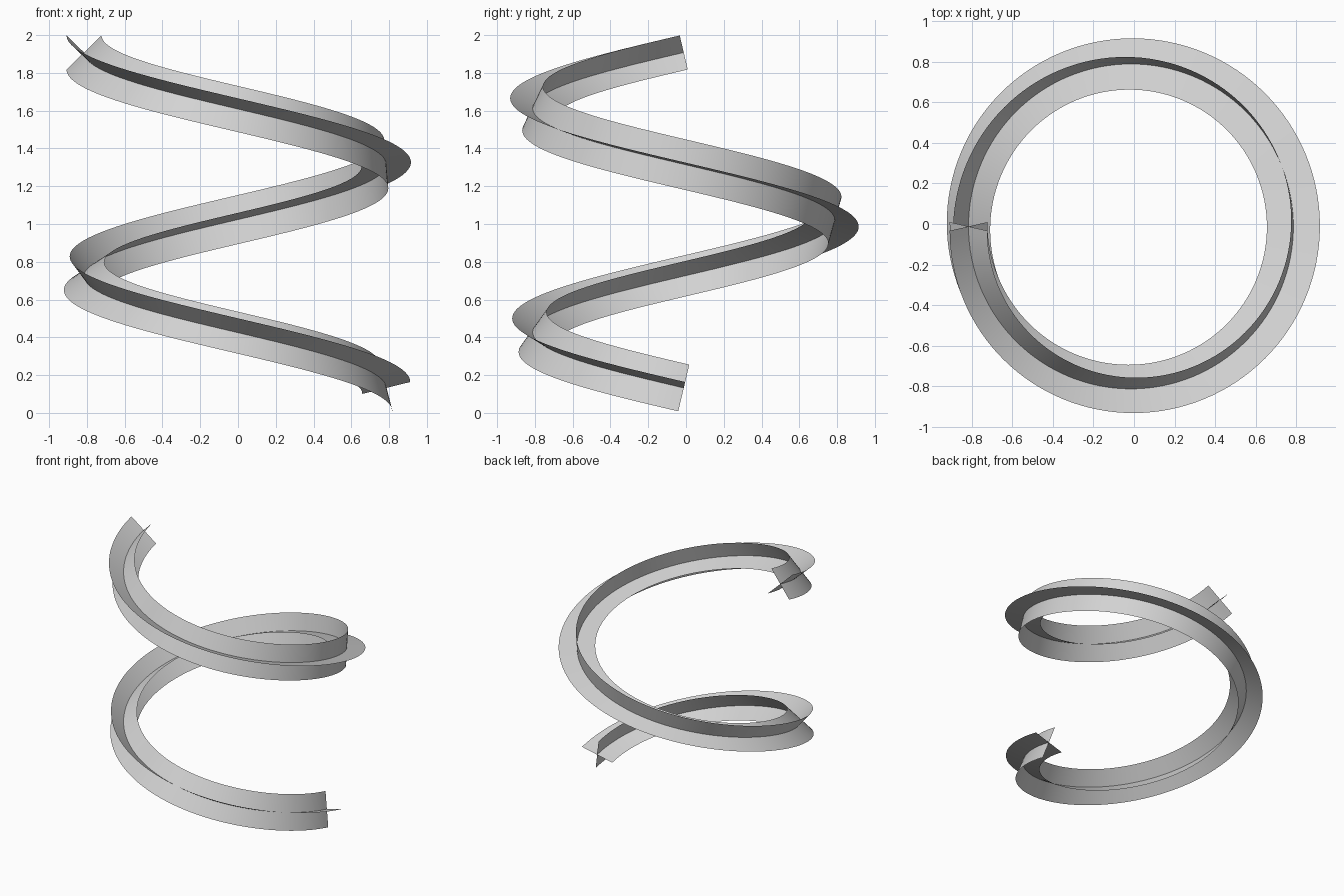
import bpy
import bmesh
from math import atan, cos, sin, pi, radians
from mathutils import Vector

cube = bpy.data.objects.get("Cube")
if cube:
    bpy.data.objects.remove(cube, do_unlink=True)

# Helix dimensions
CENTRE = Vector((-0.015, -0.012, 0.132))
RADIUS = 0.80
RISE = 1.776
TURNS = 1.5
HALF_WIDTH = 0.131
START_ROLL = radians(14.3)
ROLL = radians(120.7)
STEPS = 192
ACROSS = 4

grey = bpy.data.materials.new("light_grey")
grey.use_nodes = True
colour = (0.65, 0.65, 0.65, 1)
grey.diffuse_color = colour
grey.node_tree.nodes["Principled BSDF"].inputs["Base Color"].default_value = colour

slope = atan(RISE / (TURNS * 2 * pi * RADIUS))


def helix_frame(t):
    """Centre point, outward direction and upward normal of the path at t."""
    a = -TURNS * 2 * pi * t
    out = Vector((cos(a), sin(a), 0))
    along = Vector((sin(a), -cos(a), 0))
    up = Vector((0, 0, 1)) * cos(slope) - along * sin(slope)
    return CENTRE + out * RADIUS + Vector((0, 0, RISE * t)), out, up


def make_ribbon(name, offset):
    """Thin ribbon that rolls steadily as it climbs the helix."""
    bm = bmesh.new()
    previous = None
    for i in range(STEPS + 1):
        t = i / STEPS
        centre, out, up = helix_frame(t)
        roll = START_ROLL + ROLL * t + offset
        side = (out * cos(roll) + up * sin(roll)) * HALF_WIDTH
        row = [bm.verts.new(centre + side * (2 * j / ACROSS - 1))
               for j in range(ACROSS + 1)]
        if previous:
            for j in range(ACROSS):
                bm.faces.new((previous[j], previous[j + 1], row[j + 1], row[j]))
        previous = row
    for face in bm.faces:
        face.smooth = True
    mesh = bpy.data.meshes.new(name)
    bm.to_mesh(mesh)
    bm.free()
    mesh.materials.append(grey)
    obj = bpy.data.objects.new(name, mesh)
    bpy.context.collection.objects.link(obj)
    return obj


# Two ribbons crossing at right angles along the same path
make_ribbon("flat_ribbon", 0)
make_ribbon("upright_ribbon", pi / 2)
